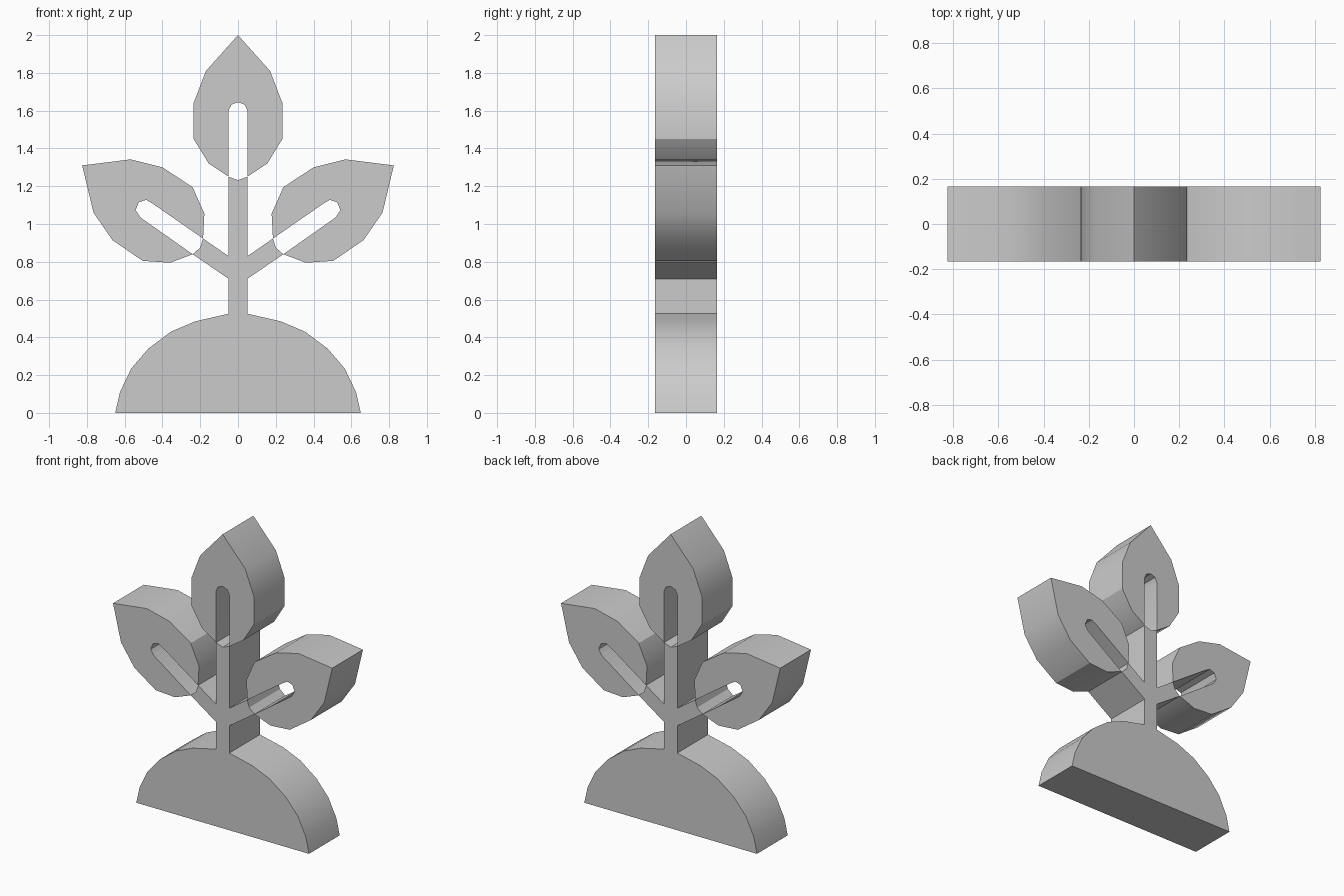
import bpy, bmesh

if "Cube" in bpy.data.objects:
    bpy.data.objects.remove(bpy.data.objects["Cube"])

DEPTH = 0.165


def mirrored(points):
    return [(-x, z) for x, z in reversed(points)]


def slab(name, outline):
    """Extrude a closed front outline through the full depth."""
    bm = bmesh.new()
    face = bm.faces.new([bm.verts.new((x, -DEPTH, z)) for x, z in outline])
    ext = bmesh.ops.extrude_face_region(bm, geom=[face], use_keep_orig=True)
    verts = [g for g in ext["geom"] if isinstance(g, bmesh.types.BMVert)]
    bmesh.ops.translate(bm, verts=verts, vec=(0, 2 * DEPTH, 0))
    bmesh.ops.recalc_face_normals(bm, faces=bm.faces)
    mesh = bpy.data.meshes.new(name)
    bm.to_mesh(mesh)
    bm.free()
    obj = bpy.data.objects.new(name, mesh)
    bpy.context.collection.objects.link(obj)
    bpy.ops.object.select_all(action='DESELECT')
    obj.select_set(True)
    bpy.context.view_layer.objects.active = obj
    bpy.ops.object.shade_smooth_by_angle(angle=0.52)
    return obj


# Mound, stem and branches: right half, ending on the leaf edges
half = [(0.65, 0), (0.625, 0.11), (0.565, 0.235), (0.475, 0.34),
        (0.355, 0.43), (0.225, 0.485), (0.05, 0.525), (0.05, 0.71),
        (0.24, 0.84), (0.2, 0.875), (0.185, 0.923), (0.05, 0.83),
        (0.05, 1.25)]
slab("mound_and_stem", half + [(0, 1.232)] + mirrored(half))

# Top leaf with its round-ended slot
edge = [(0.05, 1.25), (0.155, 1.32), (0.235, 1.45), (0.235, 1.64), (0.17, 1.81)]
slot = [(-0.05, 1.60), (-0.035, 1.632)]
slab("top_leaf", edge + [(0, 2.0)] + mirrored(edge) + slot
     + [(0, 1.645)] + mirrored(slot))

# Side leaves: outline from the lower branch edge, then the slot
leaf = [(0.24, 0.84), (0.36, 0.795), (0.505, 0.805), (0.665, 0.915),
        (0.765, 1.06), (0.825, 1.31), (0.57, 1.342), (0.4, 1.3),
        (0.24, 1.195), (0.178, 1.055), (0.185, 0.923),
        (0.455, 1.11), (0.487, 1.128), (0.525, 1.115), (0.542, 1.073),
        (0.517, 1.035)]
slab("right_leaf", leaf)
slab("left_leaf", mirrored(leaf))
